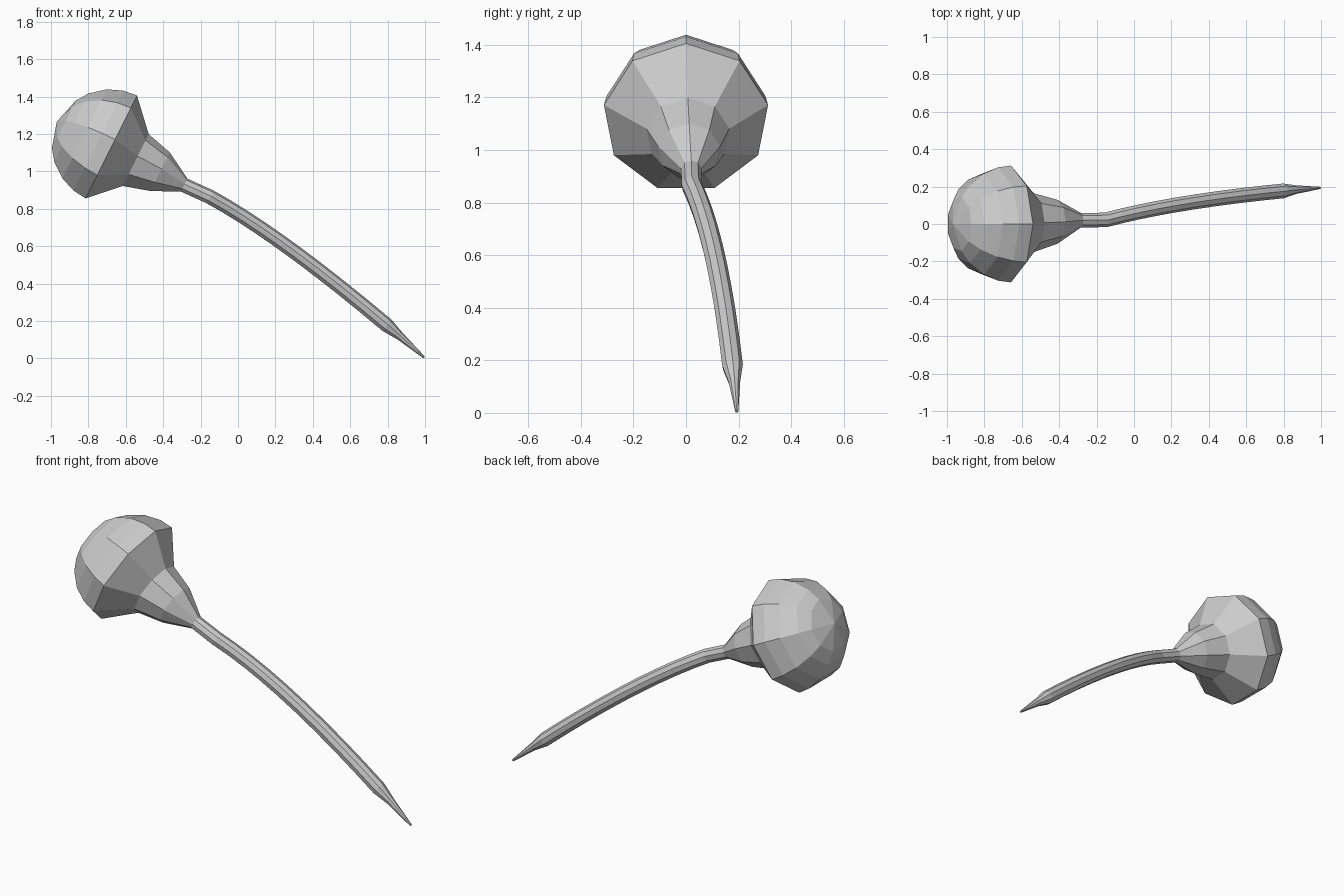
import bpy, bmesh, math
from mathutils import Vector

if "Cube" in bpy.data.objects:
    bpy.data.objects.remove(bpy.data.objects["Cube"])

SIDES = 9
AXIS = Vector((0.894, 0, -0.447))      # from dome towards stem


def loft(name, rings):
    """Skin rings given as (centre, direction, radius); radius 0 is a point."""
    bm = bmesh.new()
    loops = []
    for c, t, r in rings:
        c, t = Vector(c), Vector(t).normalized()
        w = (Vector((0, 1, 0)) - t * t.y).normalized()
        v = t.cross(w)
        if v.z < 0:
            v = -v
        if r == 0:
            loops.append([bm.verts.new(c)] * SIDES)
        else:
            loops.append([bm.verts.new(c + v * r * math.cos(a) + w * r * math.sin(a))
                          for a in (2 * math.pi * i / SIDES for i in range(SIDES))])
    for a, b in zip(loops, loops[1:]):
        for i in range(SIDES):
            j = (i + 1) % SIDES
            bm.faces.new(list(dict.fromkeys((a[i], a[j], b[j], b[i]))))
    for end in (loops[0], loops[-1]):
        if len(set(end)) > 2:
            bm.faces.new(end)
    bmesh.ops.recalc_face_normals(bm, faces=bm.faces)
    me = bpy.data.meshes.new(name)
    bm.to_mesh(me)
    bm.free()
    ob = bpy.data.objects.new(name, me)
    bpy.context.collection.objects.link(ob)
    return ob


# Rounded head: faceted hemisphere, then the tapering collar
C, R = Vector((-0.682, 0, 1.122)), 0.317
head = [(C - AXIS * 0.321, AXIS, 0)]
for deg in (62.5, 48, 30, 14, 0):
    a = math.radians(deg)
    head.append((C - AXIS * R * math.sin(a), AXIS, R * math.cos(a)))
head += [((-0.549, 0.007, 1.056), AXIS, 0.16),
         ((-0.418, 0.012, 0.995), AXIS, 0.119),
         ((-0.288, 0.02, 0.925), AXIS, 0.04)]
loft("head", head)

# Curved stem ending in a sharp point
p0, p1, p2 = Vector((-0.155, 0.022, 0.865)), Vector((0.214, 0.12, 0.665)), Vector((0.795, 0.177, 0.177))
stem = [((-0.288, 0.02, 0.925), AXIS, 0.04)]
N = 9
for k in range(N + 1):
    s = k / N
    p = p0 * (1 - s) ** 2 + p1 * 2 * s * (1 - s) + p2 * s * s
    stem.append((p, (p1 - p0) * (1 - s) + (p2 - p1) * s, 0.04))
d = p2 - p1
stem += [((0.866, 0.184, 0.118), d, 0.023), ((0.995, 0.193, 0.005), d, 0.006)]
loft("stem", stem)
